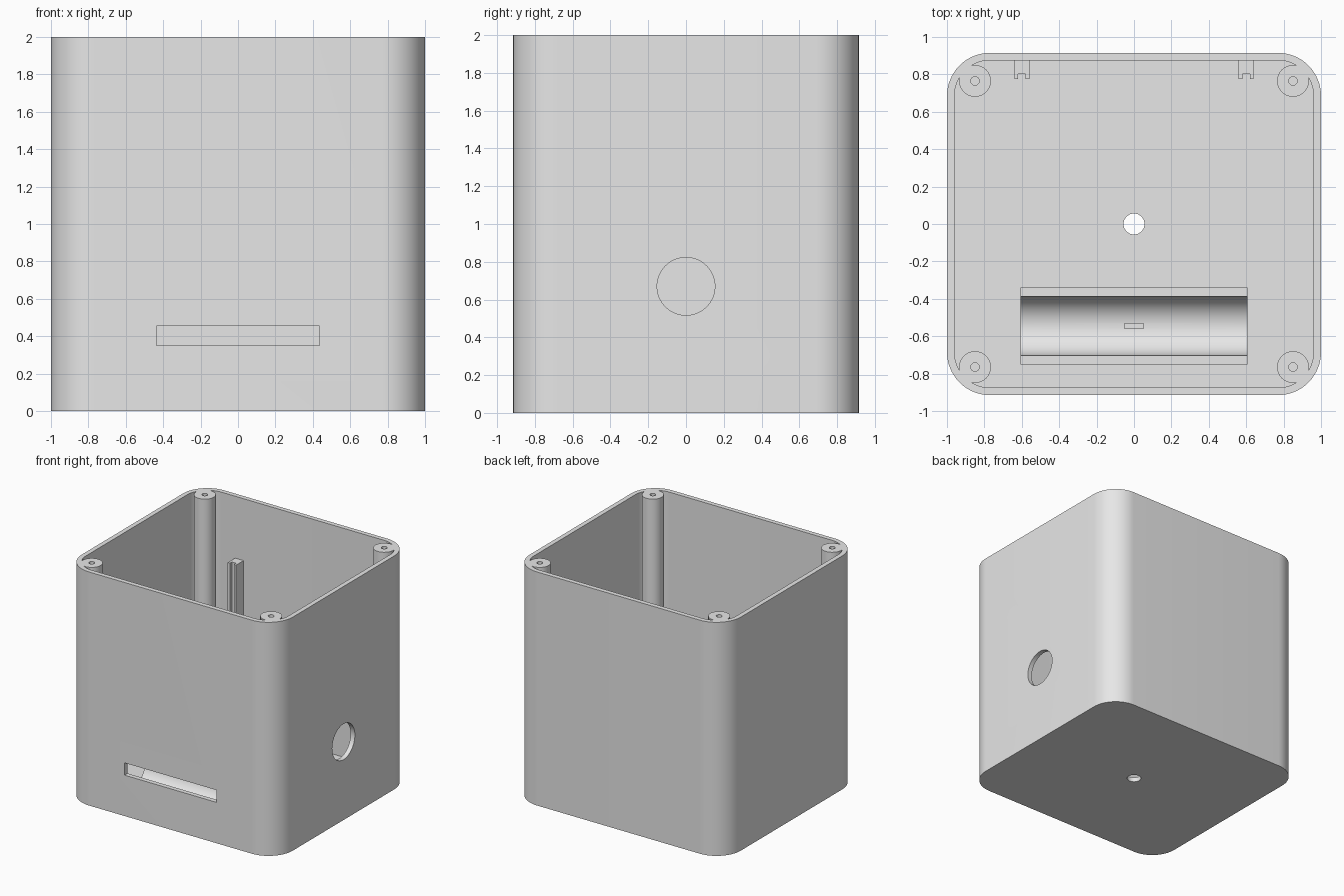
import bpy, bmesh
from math import cos, sin, pi, radians

cube = bpy.data.objects.get("Cube")
if cube:
    bpy.data.objects.remove(cube, do_unlink=True)

grey = bpy.data.materials.new("plain grey")
grey.use_nodes = True
grey.diffuse_color = (0.8, 0.8, 0.8, 1)
grey.node_tree.nodes["Principled BSDF"].inputs["Base Color"].default_value = (0.8, 0.8, 0.8, 1)

HALF_X, HALF_Y, HEIGHT = 1.0, 0.915, 2.0
WALL, FLOOR, CORNER = 0.04, 0.04, 0.23
PLACE = {"X": lambda a, b, h: (h, a, b),
         "Y": lambda a, b, h: (a, h, b),
         "Z": lambda a, b, h: (a, b, h)}


def arc(cx, cy, r, start, end, steps):
    angles = [radians(start + (end - start) * i / steps) for i in range(steps + 1)]
    return [(cx + r * cos(t), cy + r * sin(t)) for t in angles]


def circle(cx, cy, r, steps=48):
    return arc(cx, cy, r, 0, 360, steps)[:-1]


def rect(a0, a1, b0, b1):
    return [(a0, b0), (a1, b0), (a1, b1), (a0, b1)]


def rounded_rect(hx, hy, r, steps=16):
    points = []
    for i, (sx, sy) in enumerate([(1, 1), (-1, 1), (-1, -1), (1, -1)]):
        points += arc(sx * (hx - r), sy * (hy - r), r, 90 * i, 90 * i + 90, steps)
    return points


def prism(name, profile, low, high, axis="Z"):
    """Extrude a closed profile along one axis."""
    bm = bmesh.new()
    ends = [[bm.verts.new(PLACE[axis](a, b, h)) for a, b in profile] for h in (low, high)]
    n = len(profile)
    for ring in ends:
        bm.faces.new(ring)
    for i in range(n):
        j = (i + 1) % n
        bm.faces.new((ends[0][i], ends[0][j], ends[1][j], ends[1][i]))
    bmesh.ops.recalc_face_normals(bm, faces=bm.faces)
    mesh = bpy.data.meshes.new(name)
    bm.to_mesh(mesh)
    bm.free()
    mesh.materials.append(grey)
    obj = bpy.data.objects.new(name, mesh)
    bpy.context.collection.objects.link(obj)
    return obj


def combine(obj, tool, operation="DIFFERENCE"):
    """Apply a boolean and discard the tool."""
    mod = obj.modifiers.new("combine", "BOOLEAN")
    mod.operation, mod.object, mod.solver = operation, tool, "EXACT"
    graph = bpy.context.evaluated_depsgraph_get()
    mesh = bpy.data.meshes.new_from_object(obj.evaluated_get(graph))
    obj.modifiers.clear()
    obj.data = mesh
    bpy.data.objects.remove(tool, do_unlink=True)


# Open box with rounded corners
case = prism("case", rounded_rect(HALF_X, HALF_Y, CORNER), 0, HEIGHT)
combine(case, prism("cavity", rounded_rect(HALF_X - WALL, HALF_Y - WALL, CORNER - WALL),
                    FLOOR, HEIGHT + 0.2))

# Corner screw posts, joined to the walls, with blind holes
for sx in (-1, 1):
    for sy in (-1, 1):
        x, y = sx * 0.85, sy * 0.765
        combine(case, prism("post", circle(x, y, 0.085), FLOOR / 2, HEIGHT), "UNION")
        combine(case, prism("screw_hole", circle(x, y, 0.023, 24), 1.6, HEIGHT + 0.1))

# Floor hole, front slot and side hole
combine(case, prism("floor_hole", circle(0, 0, 0.056), -0.1, 0.1))
combine(case, prism("front_slot", rect(-0.435, 0.435, 0.35, 0.455), -1, -0.8, "Y"))
combine(case, prism("side_hole", circle(0, 0.67, 0.153, 64), 0.9, 1.1, "X"))

# Half-round cradle on the floor with a small recess
top, mid, radius = 0.22, -0.545, 0.158
cradle_profile = ([(-0.75, FLOOR), (-0.34, FLOOR), (-0.34, top)]
                  + arc(mid, top, radius, 0, -180, 32) + [(-0.75, top)])
cradle = prism("cradle", cradle_profile, -0.608, 0.608, "X")
combine(cradle, prism("recess", rect(-0.05, 0.05, mid - 0.013, mid + 0.013), FLOOR - 0.02, top))

# Grooved board rails on the back wall
rails = []
for side, name in ((-1, "right_rail"), (1, "left_rail")):
    cx, back, front, groove = side * 0.6, HALF_Y - WALL, 0.775, 0.802
    profile = [(cx - 0.04, back), (cx - 0.04, front), (cx - 0.02, front), (cx - 0.02, groove),
               (cx + 0.02, groove), (cx + 0.02, front), (cx + 0.04, front), (cx + 0.04, back)]
    rails.append(prism(name, profile, FLOOR, 1.47))

# Smooth the curved walls, keep the edges sharp
bpy.ops.object.select_all(action="DESELECT")
for obj in (case, cradle):
    obj.select_set(True)
bpy.context.view_layer.objects.active = case
bpy.ops.object.shade_smooth_by_angle(angle=radians(30))
